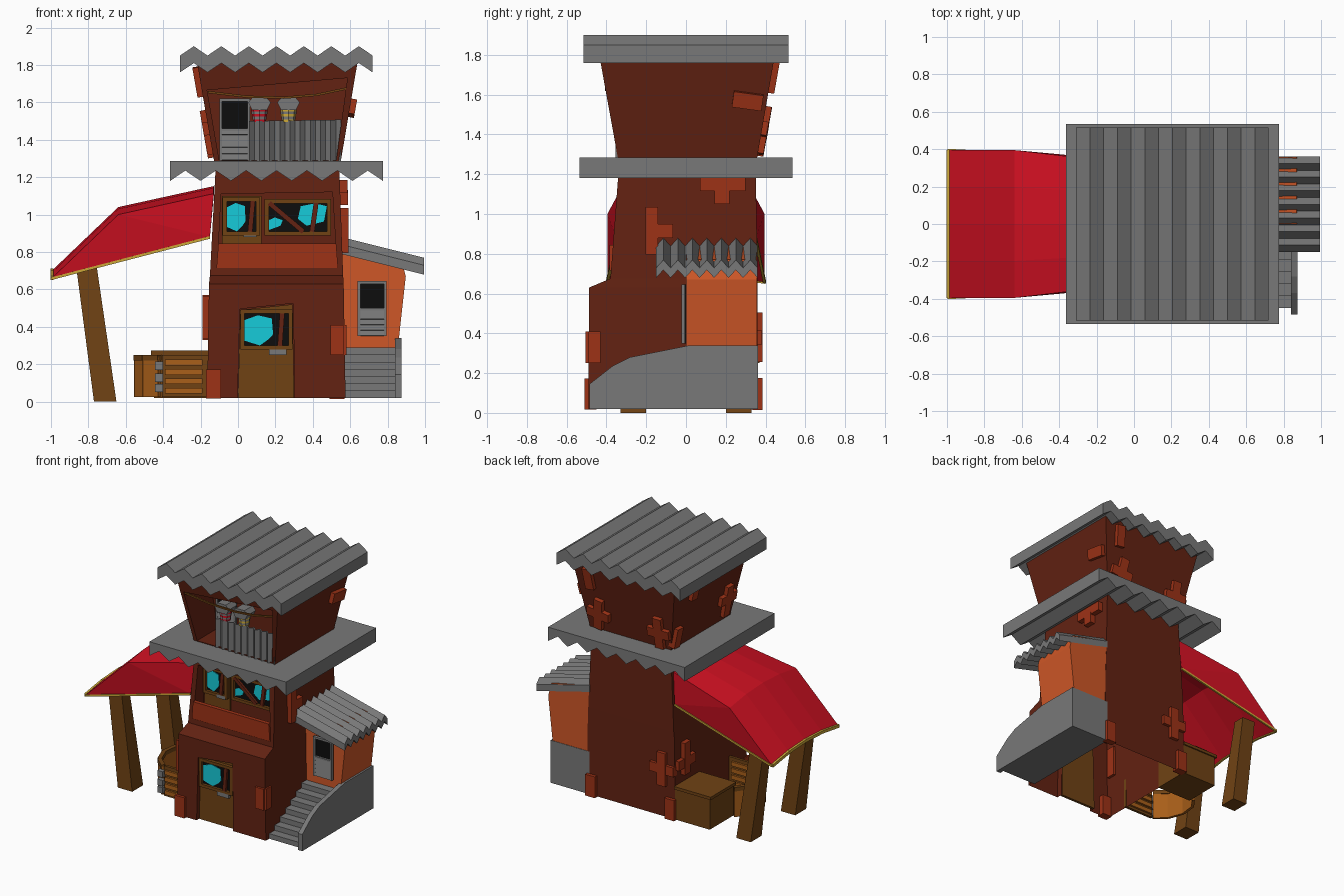
import bpy, bmesh, math
from mathutils import Vector, Euler

if "Cube" in bpy.data.objects:
    bpy.data.objects.remove(bpy.data.objects["Cube"])

COL = {'body brown': (.125, .016, .006), 'annex orange': (.62, .095, .02), 'plank rust': (.34, .032, .008),
       'metal grey': (.19, .19, .19), 'dark wood': (.16, .055, .007), 'light wood': (.40, .115, .01),
       'cloth red': (.60, .005, .015), 'glass cyan': (.008, .60, .70), 'black': (.004, .004, .004),
       'trim yellow': (.62, .40, .04)}
MAT = {}
for n, c in COL.items():
    MAT[n] = bpy.data.materials.new(n)
    MAT[n].diffuse_color = (*c, 1)
BODY, ORANGE, RUST, GREY, WOOD, LIGHT, RED, CYAN, BLACK, YELLOW = COL


def finish(name, bm, mat):
    bmesh.ops.recalc_face_normals(bm, faces=bm.faces)
    me = bpy.data.meshes.new(name)
    bm.to_mesh(me)
    bm.free()
    me.materials.append(MAT[mat])
    ob = bpy.data.objects.new(name, me)
    bpy.context.collection.objects.link(ob)
    return ob


def skin(name, rings, mat):
    """Closed solid through matching rings of points."""
    bm = bmesh.new()
    vs = [[bm.verts.new(p) for p in r] for r in rings]
    n = len(vs[0])
    for a, b in zip(vs, vs[1:]):
        for i in range(n):
            bm.faces.new((a[i], a[(i + 1) % n], b[(i + 1) % n], b[i]))
    bm.faces.new(vs[0])
    bm.faces.new(vs[-1])
    return finish(name, bm, mat)


def prism(name, pts, axis, lo, hi, mat):
    """Profile in xz (axis y) or yz (axis x), extruded from lo to hi."""
    f = (lambda p, t: (p[0], t, p[1])) if axis == 'y' else (lambda p, t: (t, p[0], p[1]))
    return skin(name, [[f(p, t) for p in pts] for t in (lo, hi)], mat)


def box(name, x0, x1, y0, y1, z0, z1, mat):
    return prism(name, [(x0, z0), (x1, z0), (x1, z1), (x0, z1)], 'y', y0, y1, mat)


def plank(name, c, s, rot=(0, 0, 0), mat=RUST):
    """Box by centre and size, rotated by degrees."""
    bm = bmesh.new()
    bmesh.ops.create_cube(bm, size=1)
    R = Euler([math.radians(a) for a in rot]).to_matrix()
    for v in bm.verts:
        v.co = R @ Vector([v.co[i] * s[i] for i in range(3)]) + Vector(c)
    return finish(name, bm, mat)


def bar(name, p, q, w, h, mat):
    d = Vector(q) - Vector(p)
    ob = plank(name, (0, 0, 0), (w, h, d.length), mat=mat)
    ob.rotation_euler = d.to_track_quat('Z', 'Y').to_euler()
    ob.location = (Vector(p) + Vector(q)) / 2
    return ob


def rects(secs):
    return [[(a, c, z), (b, c, z), (b, d, z), (a, d, z)] for z, a, b, c, d in secs]


def cut(ob, cutter):
    m = ob.modifiers.new('opening', 'BOOLEAN')
    m.operation, m.solver, m.object = 'DIFFERENCE', 'EXACT', cutter
    bpy.context.view_layer.objects.active = ob
    bpy.ops.object.modifier_apply(modifier=m.name)
    bpy.data.objects.remove(cutter)


def zigzag(a, b, n, lo, hi):
    return [(a + (b - a) * i / (2 * n), hi if i % 2 else lo) for i in range(2 * n + 1)]


# tower: two lower storeys in one shell, flared top storey
lower = skin('lower_tower', rects([(.02, -.165, .575, -.49, .36), (.63, -.155, .565, -.487, .36),
                                   (.675, -.15, .562, -.38, .36), (1.24, -.12, .542, -.337, .35)]), BODY)
cut(lower, prism('door_cut', [(-.005, -.1), (.305, -.1), (.295, .525), (.01, .495)], 'y', -.6, -.445, BODY))
cut(lower, prism('window_cut', [(-.11, .72), (.53, .72), (.505, 1.12), (-.09, 1.11)], 'y', -.6, -.26, BODY))
bm = bmesh.new()
bm.from_mesh(lower.data)
bmesh.ops.delete(bm, geom=[f for f in bm.faces if f.calc_center_median().z < .025 and f.normal.z < -.9], context='FACES')
bm.to_mesh(lower.data)
bm.free()
upper = skin('upper_tower', rects([(1.24, -.12, .542, -.335, .35), (1.82, -.22, .64, -.44, .45)]), BODY)
cut(upper, prism('balcony_cut', [(-.1, 1.29), (.525, 1.29), (.585, 1.73), (-.165, 1.665)], 'y', -.6, -.1, BODY))

# corrugated roofs
prism('top_roof', zigzag(-.31, .72, 7, 1.85, 1.9) + zigzag(-.31, .72, 7, 1.76, 1.81)[::-1], 'y', -.515, .515, GREY)
prism('middle_roof', [(-.363, 1.285), (.775, 1.285)] + zigzag(-.363, .775, 7, 1.18, 1.235)[::-1], 'y', -.535, .535, GREY)
side = prism('annex_roof', zigzag(-.15, .36, 7, .84, .88) + zigzag(-.15, .36, 7, .79, .83)[::-1], 'x', .55, .995, GREY)
for v in side.data.vertices:
    v.co.z -= (v.co.x - .55) * .25

# annex, stairs and curved stair wall
prism('annex', [(.55, .29), (.855, .29), (.897, .67), (.87, .77), (.55, .84)], 'y', 0, .358, ORANGE)
steps = [(.35, .02), (-.45, .02)]
for i in range(7):
    z = .02 + .27 * (i + 1) / 7
    steps += [(-.45 + i * .065, z), (-.45 + (i + 1) * .065, z)]
prism('stairs', steps + [(.35, .29)], 'x', .55, .845, GREY)
prism('stair_wall', [(-.485, .02), (.36, .02), (.36, .34), (.02, .34), (-.28, .28), (-.37, .235), (-.485, .145)],
      'x', .84, .875, GREY)
box('stair_back', .55, .875, .34, .361, .02, .34, GREY)


def louver(name, x0, x1, z0, z1, zs, y):
    """Grey framed opening: black above, slats below."""
    box(name + '_dark', x0, x1, y - .005, y + .003, z0, z1, BLACK)
    for a, b, c, d in ((x0, x0 + .015, z0, z1), (x1 - .015, x1, z0, z1), (x0, x1, z1 - .015, z1), (x0, x1, zs - .012, zs)):
        box(name + '_frame', a, b, y - .02, y, c, d, GREY)
    n = 5
    for i in range(n):
        h = (zs - z0) / n
        plank(name + '_slat', ((x0 + x1) / 2, y - .01, z0 + h * (i + .5)), (x1 - x0, .012, h * .95), (-12, 0, 0), GREY)


louver('annex_door', .64, .795, .35, .645, .50, -.002)
louver('balcony_door', -.10, .065, 1.29, 1.62, 1.46, -.105)


def window(name, x0, x1, z0, z1, y, cyan, lean):
    """Wood frame, dark pane, broken cyan glass pieces and a board."""
    w, h = x1 - x0, z1 - z0
    box(name + '_dark', x0, x1, y - .005, y + .003, z0, z1, BLACK)
    for poly in cyan:
        prism(name + '_glass', [(x0 + u * w, z0 + v * h) for u, v in poly], 'y', y - .009, y - .004, CYAN)
    t = .022
    for a, b, c, d in ((x0 - t, x0, z0 - t, z1 + t), (x1, x1 + t, z0 - t, z1 + t), (x0, x1, z1, z1 + t), (x0, x1, z0 - t, z0)):
        box(name + '_frame', a, b, y - .025, y, c, d, WOOD)
    for u, ang in lean:
        plank(name + '_board', (x0 + u * w, y - .018, (z0 + z1) / 2), (.026, .018, h * 1.02 / math.cos(math.radians(ang))),
              (0, ang, 0), BODY)


big = [(0, .15), (.35, .0), (.55, .2), (.65, .35), (.62, .85), (.3, .95), (0, .8)]
# front door
prism('front_door', [(0, .02), (.30, .02), (.292, .52), (.012, .49)], 'y', -.46, -.44, WOOD)
window('door_window', .035, .27, .30, .47, -.46, [big], [(.83, 4)])
box('door_handle', .165, .26, -.485, -.455, .25, .28, GREY)
# middle storey windows and railing
box('balcony_entry', -.085, .125, -.275, -.255, .72, 1.10, WOOD)
window('entry_window', -.06, .095, .91, 1.07, -.275, [big], [(.85, 5)])
box('entry_handle', .03, .10, -.30, -.27, .88, .905, GREY)
window('wide_window', .165, .475, .91, 1.06, -.262,
       [[(0, .05), (.2, .2), (.24, .4), (.1, .5), (0, .4)],
        [(.5, .45), (.65, .2), (.95, .35), (1, .9), (.8, 1), (.55, .9)]], [(.3, -50), (.78, 8)])
prism('railing', [(-.115, .715), (.535, .715), (.525, .845), (-.105, .845)], 'y', -.385, -.355, RUST)

# balcony fence, totems and rope
fence = zigzag(.06, .55, 9, -.355, -.33)
skin('balcony_fence', [[(x, y, z + (.015 * (x - .06) if z > 1.4 else 0)) for x, y in fence + [(x, y + .012) for x, y in fence[::-1]]]
                       for z in (1.285, 1.50)], GREY)
for x, m in ((.115, RED), (.27, YELLOW)):
    for i in range(5):
        r = .036 + .002 * i
        skin('totem_band', [[(x + r * math.cos(k * math.pi / 4), -.31 + r * math.sin(k * math.pi / 4), z) for k in range(8)]
                            for z in (1.495 + i * .014, 1.509 + i * .014)], GREY if i % 2 else m)
    prism('totem_cap', [(x - .04, 1.56), (x + .04, 1.56), (x + .06, 1.60), (x + .035, 1.63), (x - .035, 1.63), (x - .06, 1.60)],
          'y', -.36, -.26, GREY)
rope = [(-.16, -.40, 1.655), (.05, -.40, 1.63), (.25, -.40, 1.625), (.42, -.40, 1.64), (.585, -.40, 1.675)]
for p, q in zip(rope, rope[1:]):
    bar('rope', p, q, .012, .012, WOOD)

# awning: arched cloth with drooping sides and trim
bm = bmesh.new()
grid = [[bm.verts.new((x, e * t, ze + .04 * (1 - t * t))) for t in (-1, -.5, 0, .5, 1)]
        for x, e, ze in ((-.13, .335, 1.112), (-.64, .395, 1.0), (-.995, .395, .66))]
for a, b in zip(grid, grid[1:]):
    for i in range(4):
        bm.faces.new((a[i], a[i + 1], b[i + 1], b[i]))
for k, s in ((0, -1), (4, 1)):
    d = bm.verts.new((-.15, s * .35, .88))
    bm.faces.new((grid[0][k], grid[1][k], d))
    bm.faces.new((grid[1][k], grid[2][k], d))
edge = [v.co.copy() for v in grid[2]]
awning = finish('awning', bm, RED)
awning.modifiers.new('thickness', 'SOLIDIFY').thickness = .008
for p, q in zip(edge, edge[1:]):
    bar('awning_trim', p, q, .016, .022, YELLOW)
for s in (-1, 1):
    bar('awning_trim', (-.995, s * .395, .658), (-.15, s * .35, .878), .014, .014, YELLOW)
    # awning post, leaning outward
    a, b = sorted((s * .20, s * .33))
    skin('awning_post', rects([(0, -.77, -.65, a, b), (.72, -.865, -.755, a + .02, b - .02)]), WOOD)

# stall counter under the awning: back crate, slatted front, curved outer panels
box('crate', -.45, -.16, .08, .36, .02, .25, WOOD)
box('crate_lid', -.465, -.16, .07, .37, .25, .272, WOOD)
box('counter_front', -.405, -.16, -.30, -.28, .025, .25, WOOD)
for z in (.06, .11, .16, .21):
    box('counter_slat', -.39, -.19, -.315, -.265, z - .017, z + .014, LIGHT)
for z in (.07, .125, .19):
    box('counter_hinge', -.445, -.40, -.325, -.29, z - .02, z + .025, GREY)
arc = [(-.42, -.29), (-.50, -.22), (-.545, -.10), (-.53, .02), (-.47, .10)]
for (x, y), (u, v) in zip(arc, arc[1:]):
    bar('counter_panel', (x, y, .13), (u, v, .13), .02, .21, LIGHT).rotation_euler = (
        math.radians(90), 0, math.atan2(v - y, u - x) + math.pi / 2)
    bar('counter_rim', (x, y, .235), (u, v, .235), .03, .03, WOOD)

# repair planks on the lower storeys
for c, s in (((-.13, -.48, .095), (.08, .06, .155)), ((.53, -.475, .33), (.07, .06, .16)), ((.555, -.46, .33), (.05, .06, .16)),
             ((-.165, .25, .45), (.05, .07, .24)), ((-.165, .25, .42), (.045, .2, .07)), ((-.165, -.43, .45), (.05, .07, .23)),
             ((-.06, .36, .38), (.07, .05, .25)), ((-.06, .36, .38), (.2, .045, .07)), ((.53, .36, .095), (.08, .05, .16)),
             ((-.13, .355, .095), (.08, .06, .155)), ((.56, -.172, .915), (.06, .065, .24)), ((.56, -.105, .915), (.055, .08, .07)),
             ((.555, .185, 1.15), (.06, .23, .07)), ((.56, .18, 1.09), (.055, .075, .08))):
    plank('repair_plank', c, s)


# repair planks on the leaning top storey: (wall, position along, z, width, height, roll)
def lean_plank(wall, u, z, w, h, roll):
    k = .172 * (z - 1.24)
    c, s, r = {'left': ((-.125 - k, u, z), (.05, w, h), (roll, -10, 0)),
               'right': ((.547 + k, u, z), (.05, w, h), (roll, 10, 0)),
               'back': ((u, .355 + k, z), (w, .05, h), (-10, roll, 0))}[wall]
    plank('repair_plank', c, s, r)


for a in (('left', -.25, 1.44, .07, .24, 0), ('left', -.25, 1.46, .18, .07, 0), ('left', .2, 1.71, .07, .16, 4),
          ('left', .33, 1.38, .07, .15, 3), ('right', .31, 1.57, .15, .08, -8), ('back', -.05, 1.41, .07, .24, 0),
          ('back', -.05, 1.41, .18, .07, 0), ('back', .45, 1.42, .07, .24, -8), ('back', .45, 1.42, .18, .07, -8),
          ('back', .5, 1.69, .07, .16, 5)):
    lean_plank(*a)

for m in bpy.data.materials:
    if m.users and not m.is_grease_pencil:
        m.use_nodes = True
        m.node_tree.nodes["Principled BSDF"].inputs["Base Color"].default_value = m.diffuse_color
